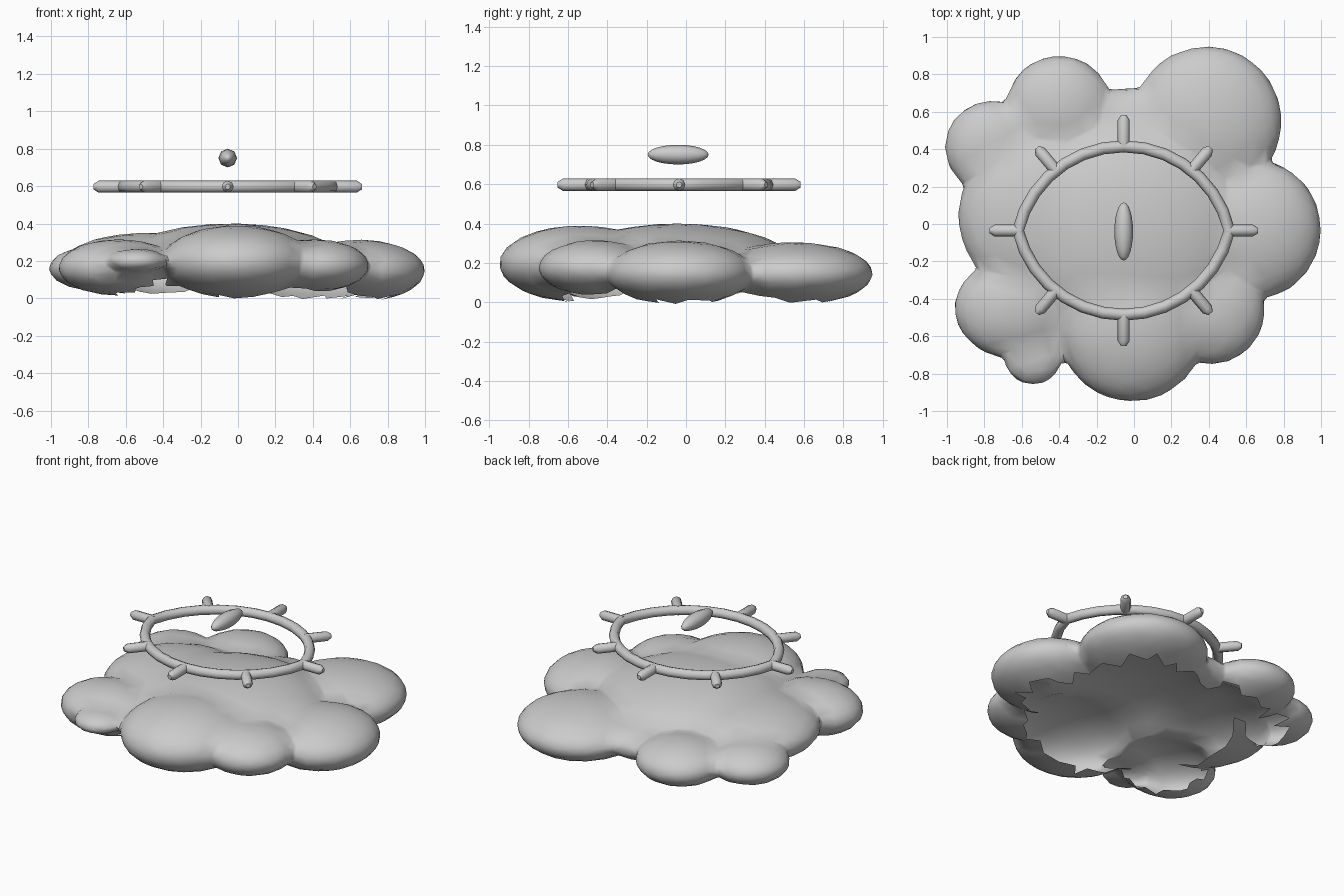
import bpy, bmesh
from math import sin, cos, pi, radians, atan2
from mathutils import Vector, Matrix

cube = bpy.data.objects.get("Cube")
if cube:
    bpy.data.objects.remove(cube)

grey = bpy.data.materials.new("plain grey")
grey.use_nodes = True
GREY = (0.6, 0.6, 0.6, 1)
grey.diffuse_color = GREY
grey.node_tree.nodes["Principled BSDF"].inputs["Base Color"].default_value = GREY


def add_object(name, data):
    ob = bpy.data.objects.new(name, data)
    bpy.context.collection.objects.link(ob)
    data.materials.append(grey)
    bpy.ops.object.select_all(action='DESELECT')
    ob.select_set(True)
    bpy.context.view_layer.objects.active = ob
    return ob


def tube(name, points, radii, closed=False):
    """Eight-sided tube along a path."""
    cu = bpy.data.curves.new(name, 'CURVE')
    cu.dimensions = '3D'
    cu.bevel_depth = 0.032
    cu.bevel_resolution = 2
    cu.use_fill_caps = True
    sp = cu.splines.new('POLY')
    sp.points.add(len(points) - 1)
    for p, co, r in zip(sp.points, points, radii):
        p.co = (*co, 1)
        p.radius = r
    sp.use_cyclic_u = closed
    add_object(name, cu)
    bpy.ops.object.convert(target='MESH')
    bpy.ops.object.shade_smooth_by_angle(angle=radians(60))


# Cloud: overlapping flattened lobes (centre, radii) fused into one skin
LOBES = [
    ((-0.04, -0.04, 0.17), (0.63, 0.61, 0.23)),   # middle dome
    ((-0.03, 0.42, 0.15), (0.32, 0.31, 0.12)),    # back
    ((0.39, 0.55, 0.145), (0.4, 0.4, 0.16)),      # back left
    ((0.65, -0.03, 0.148), (0.35, 0.37, 0.165)),  # left
    ((0.41, -0.46, 0.175), (0.29, 0.29, 0.14)),   # front left
    ((-0.01, -0.54, 0.195), (0.4, 0.41, 0.195)),  # front
    ((-0.64, -0.45, 0.165), (0.32, 0.27, 0.15)),  # front right
    ((-0.54, -0.70, 0.2), (0.16, 0.16, 0.065)),   # front right puff
    ((-0.48, 0.04, 0.185), (0.46, 0.45, 0.165)),  # right
    ((-0.76, 0.41, 0.16), (0.25, 0.25, 0.12)),    # back right puff
    ((-0.40, 0.62, 0.155), (0.285, 0.28, 0.135)),  # back right
]
bm = bmesh.new()
for centre, size in LOBES:
    bmesh.ops.create_icosphere(
        bm, subdivisions=4, radius=1.0,
        matrix=Matrix.Translation(centre) @ Matrix.Diagonal((*size, 1)))
me = bpy.data.meshes.new("cloud")
bm.to_mesh(me)
bm.free()
cloud = add_object("cloud", me)
remesh = cloud.modifiers.new("fuse", 'REMESH')
remesh.mode = 'VOXEL'
remesh.voxel_size = 0.018
soften = cloud.modifiers.new("soften", 'SMOOTH')
soften.factor = 0.5
soften.iterations = 6
simplify = cloud.modifiers.new("simplify", 'DECIMATE')
simplify.ratio = 0.04
for m in list(cloud.modifiers):
    bpy.ops.object.modifier_apply(modifier=m.name)

# Leave the underside open: keep only the outer rim of the downward faces
bm = bmesh.new()
bm.from_mesh(cloud.data)
bm.normal_update()
hidden = []
for f in bm.faces:
    centre = f.calc_center_median()
    flat = Vector((centre.x, centre.y, 0))
    inward = (f.normal.z < -0.25 and centre.z < 0.12
              and f.normal.dot(flat.normalized()) < 0.12)
    if f.normal.z < 0 and (inward or flat.length < 0.62 or centre.z < 0.006):
        hidden.append(f)
bmesh.ops.delete(bm, geom=hidden, context='FACES')
bm.to_mesh(cloud.data)
bm.free()
bpy.ops.object.shade_smooth_by_angle(angle=radians(60))

# Eye outline: two arcs meeting at pointed corners
EYE = Vector((-0.055, -0.035, 0.597))
HALF_W, HALF_H = 0.565, 0.45
R = (HALF_W ** 2 + HALF_H ** 2) / (2 * HALF_H)
drop = R - HALF_H
sweep = atan2(HALF_W, drop)
STEPS = 14
outline = []
for side in (1, -1):
    for i in range(STEPS):
        a = sweep - 2 * sweep * i / STEPS
        outline.append(EYE + side * Vector((R * sin(a), R * cos(a) - drop, 0)))
tube("eye_outline", outline, [1] * len(outline), closed=True)

# Lashes: blunt pegs around the outline
LASHES = {"left": (0.57, 0, 0), "back_left": (0.37, 0.33, 50),
          "back": (0, 0.47, 90), "back_right": (-0.37, 0.33, 130),
          "right": (-0.57, 0, 180), "front_right": (-0.37, -0.33, 230),
          "front": (0, -0.47, 270), "front_left": (0.37, -0.33, 310)}
for name, (x, y, deg) in LASHES.items():
    d = Vector((cos(radians(deg)), sin(radians(deg)), 0))
    base = EYE + Vector((x, y, 0))
    path = [base + d * t for t in (-0.02, 0.12, 0.147)]
    tube("lash_" + name, path, [1, 1, 0.45])

# Pupil: slim floating spindle
bm = bmesh.new()
bmesh.ops.create_uvsphere(
    bm, u_segments=8, v_segments=12, radius=1.0,
    matrix=Matrix.Translation((EYE.x, EYE.y - 0.005, 0.75))
    @ Matrix.Diagonal((0.05, 0.155, 0.05, 1)) @ Matrix.Rotation(pi / 2, 4, 'X'))
me = bpy.data.meshes.new("pupil")
bm.to_mesh(me)
bm.free()
add_object("pupil", me)
bpy.ops.object.shade_smooth_by_angle(angle=radians(60))
